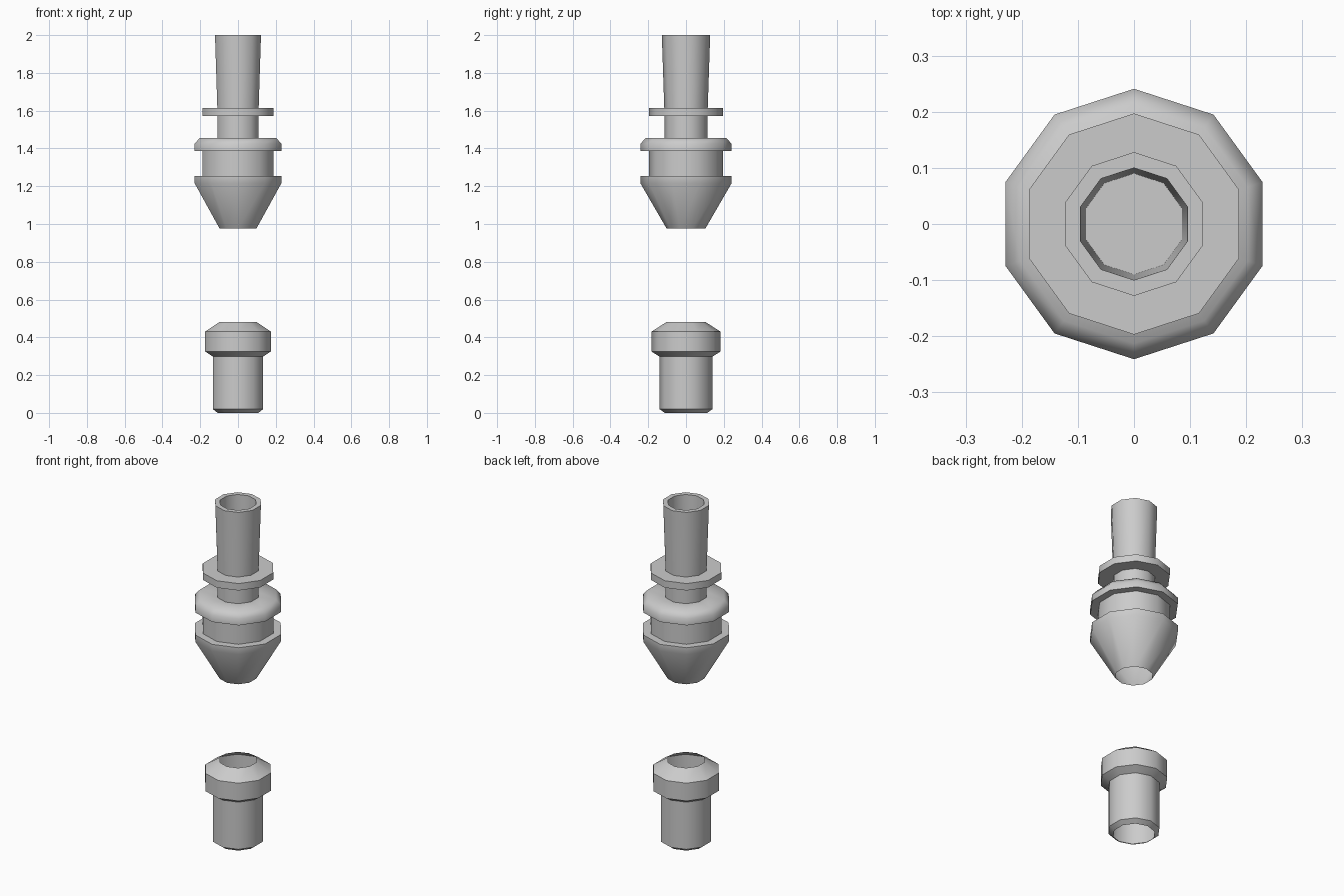
import bpy, bmesh, math

SIDES = 10

cube = bpy.data.objects.get("Cube")
if cube:
    bpy.data.objects.remove(cube, do_unlink=True)

grey = bpy.data.materials.new("light_grey")
grey.use_nodes = True
colour = (0.6, 0.6, 0.6, 1)
grey.diffuse_color = colour
grey.node_tree.nodes["Principled BSDF"].inputs["Base Color"].default_value = colour


def lathe(name, profile, cap_end=False):
    """Revolve (radius, height) points, listed upwards along the outside, into a ten-sided shell."""
    bm = bmesh.new()
    rings = []
    for radius, z in profile:
        ring = []
        for i in range(SIDES):
            a = math.pi / 2 + 2 * math.pi * i / SIDES
            ring.append(bm.verts.new((radius * math.cos(a), radius * math.sin(a), z)))
        rings.append(ring)
    for low, high in zip(rings, rings[1:]):
        for i in range(SIDES):
            j = (i + 1) % SIDES
            bm.faces.new((low[i], low[j], high[j], high[i]))
    if cap_end:
        bm.faces.new(rings[-1])
    mesh = bpy.data.meshes.new(name)
    bm.to_mesh(mesh)
    bm.free()
    mesh.materials.append(grey)
    obj = bpy.data.objects.new(name, mesh)
    bpy.context.collection.objects.link(obj)
    bpy.ops.object.select_all(action="DESELECT")
    obj.select_set(True)
    bpy.context.view_layer.objects.active = obj
    bpy.ops.object.shade_smooth_by_angle(angle=math.radians(50))
    return obj


# Lower socket: open sleeve with a bevelled collar
lathe("lower_sleeve", [
    (0.113, 0), (0.14, 0.02), (0.14, 0.298), (0.183, 0.325),
    (0.183, 0.43), (0.102, 0.482),
])

# Upper fitting: cone, groove, flanges and a flared hollow tube
lathe("upper_fitting", [
    (0.102, 0.975), (0.241, 1.215), (0.241, 1.255),     # cone
    (0.197, 1.255), (0.197, 1.387),                     # groove
    (0.241, 1.387), (0.241, 1.425), (0.213, 1.456),     # bevelled flange
    (0.115, 1.456), (0.115, 1.572),                     # neck
    (0.197, 1.572), (0.197, 1.613),                     # thin flange
    (0.115, 1.613), (0.128, 2.0),                       # tube
    (0.1, 2.0), (0.09, 1.6),                            # bore
], cap_end=True)
